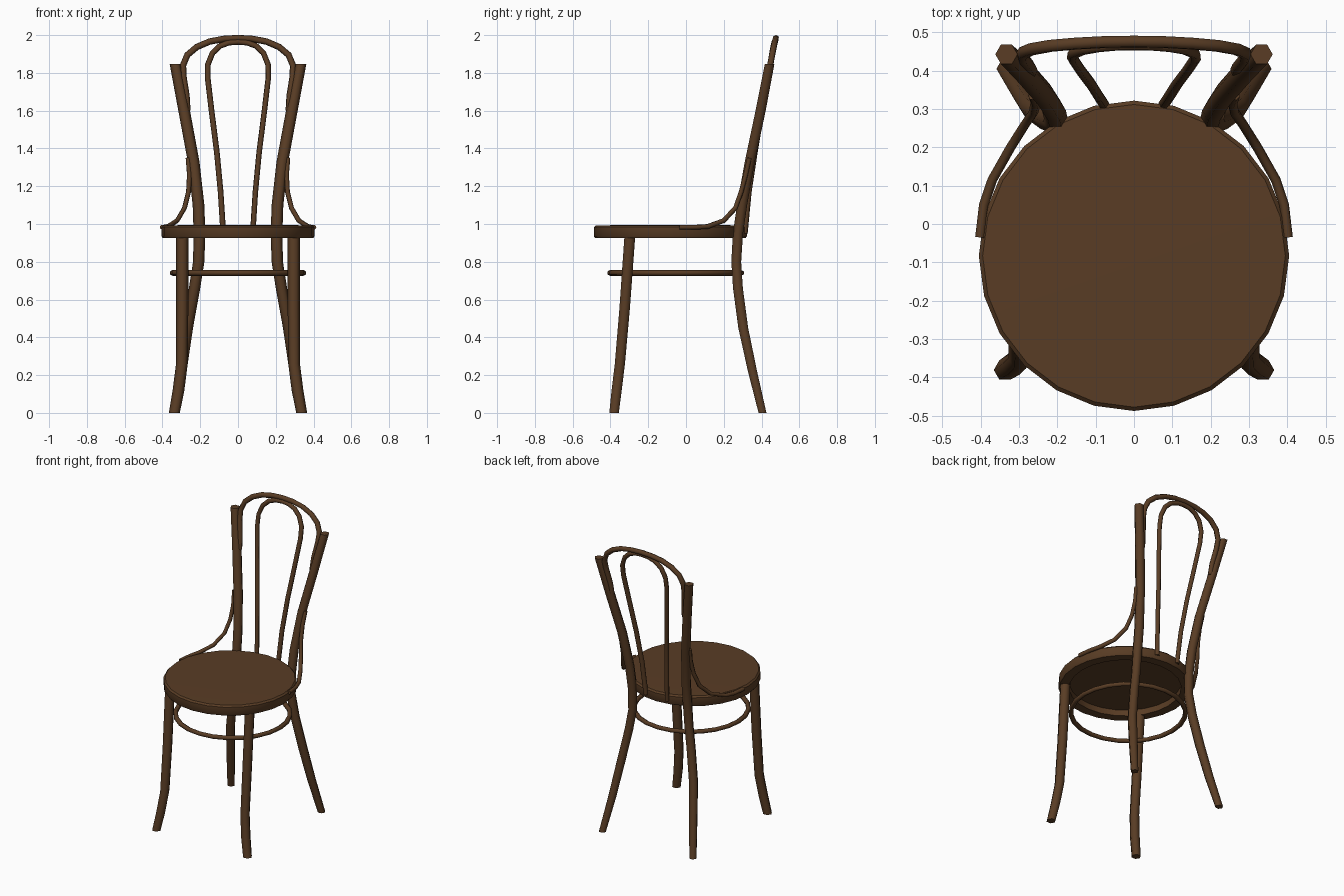
import bpy, bmesh, math
from mathutils import Vector

if "Cube" in bpy.data.objects:
    bpy.data.objects.remove(bpy.data.objects["Cube"])

wood = bpy.data.materials.new("dark brown wood")
wood.diffuse_color = (0.10, 0.046, 0.018, 1)
wood.use_nodes = True
wood.node_tree.nodes["Principled BSDF"].inputs["Base Color"].default_value = wood.diffuse_color


def finish(name, bm, angle):
    bmesh.ops.recalc_face_normals(bm, faces=bm.faces)
    me = bpy.data.meshes.new(name)
    bm.to_mesh(me)
    bm.free()
    me.materials.append(wood)
    ob = bpy.data.objects.new(name, me)
    bpy.context.collection.objects.link(ob)
    bpy.ops.object.select_all(action='DESELECT')
    ob.select_set(True)
    bpy.context.view_layer.objects.active = ob
    bpy.ops.object.shade_smooth_by_angle(angle=math.radians(angle))
    return ob


def tube(name, pts, radii, level=False, closed=False, sides=6):
    """Sweep a hexagon along pts; level=True keeps the rings horizontal."""
    bm = bmesh.new()
    pts = [Vector(p) for p in pts]
    n = len(pts)
    if not isinstance(radii, (list, tuple)):
        radii = [radii] * n
    rings = []
    u = None
    for i, p in enumerate(pts):
        if closed:
            t = pts[(i + 1) % n] - pts[i - 1]
        else:
            t = pts[min(i + 1, n - 1)] - pts[max(i - 1, 0)]
        t.normalize()
        if level:
            t = Vector((0, 0, 1))
            u = Vector((1, 0, 0))
        elif closed:
            u = Vector((0, 0, 1))
        else:
            u = u or t.orthogonal()
            u = (u - t * u.dot(t)).normalized()
        v = t.cross(u)
        rings.append([bm.verts.new(p + radii[i] * (u * math.cos(a) + v * math.sin(a)))
                      for a in (math.tau * k / sides for k in range(sides))])
    for i in range(n if closed else n - 1):
        a, b = rings[i], rings[(i + 1) % n]
        for k in range(sides):
            j = (k + 1) % sides
            bm.faces.new((a[k], a[j], b[j], b[k]))
    if not closed:
        bm.faces.new(rings[0])
        bm.faces.new(rings[-1])
    return finish(name, bm, 65)


def pair(name, pts, radii, level=False):
    for side, s in (("right", 1), ("left", -1)):
        tube(f"{name}_{side}", [(s * x, y, z) for x, y, z in pts], radii, level)


def arch(half):
    """Mirror a half path that ends on x = 0 into a full loop."""
    return half + [(-x, y, z) for x, y, z in reversed(half[:-1])]


# seat: turned rim with a recessed underside
bm = bmesh.new()
profile = [(0, .965), (.34, .965), (.34, .925), (.398, .925), (.405, .935),
           (.405, .983), (.395, .993), (0, .995)]
vs = [bm.verts.new((0, -r, z)) for r, z in profile]
edges = [bm.edges.new(e) for e in zip(vs, vs[1:])]
bmesh.ops.spin(bm, geom=vs + edges, cent=(0, 0, 0), axis=(0, 0, 1),
               angle=math.tau, steps=24)
bmesh.ops.remove_doubles(bm, verts=bm.verts, dist=1e-4)
seat = finish("seat", bm, 40)
seat.location.y = -.083

# hoop stretcher below the seat
tube("leg_hoop", [(.348 * math.cos(a), -.055 + .348 * math.sin(a), .741)
                  for a in (math.tau * k / 24 for k in range(24))], .015, closed=True)

# front legs with turned-out feet
pair("front_leg", [(.337, -.381, 0), (.315, -.367, .12), (.297, -.35, .26),
                   (.295, -.325, .55), (.295, -.297, .94)],
     [.029, .031, .031, .032, .033], level=True)

# back legs running up into the back posts
pair("back_post", [(.335, .405, 0), (.300, .352, .22), (.268, .303, .45),
                   (.230, .275, .66), (.208, .266, .80), (.204, .275, .95),
                   (.209, .297, 1.10), (.235, .338, 1.33), (.285, .395, 1.60),
                   (.333, .443, 1.848)],
     [.024, .028, .030, .030, .030, .031, .031, .031, .031, .029], level=True)

# outer top bow
tube("outer_bow", arch([(.268, .400, 1.60), (.273, .412, 1.68), (.289, .432, 1.78),
                        (.291, .446, 1.84), (.268, .456, 1.895), (.218, .465, 1.937),
                        (.150, .471, 1.966), (.075, .475, 1.980), (0, .476, 1.984)]), .017)

# inner back loop
tube("inner_bow", arch([(.078, .312, .95), (.092, .333, 1.17), (.112, .365, 1.38),
                        (.140, .402, 1.60), (.160, .432, 1.77), (.159, .445, 1.845),
                        (.135, .455, 1.905), (.095, .462, 1.943), (.048, .466, 1.960),
                        (0, .467, 1.964)]), .015)

# curved braces from the seat edge to the posts
pair("side_brace", [(.402, -.035, .983), (.392, .05, .983), (.370, .115, .987),
                    (.322, .200, 1.018), (.283, .262, 1.085), (.262, .292, 1.17),
                    (.257, .316, 1.26), (.264, .336, 1.35)], .013)
